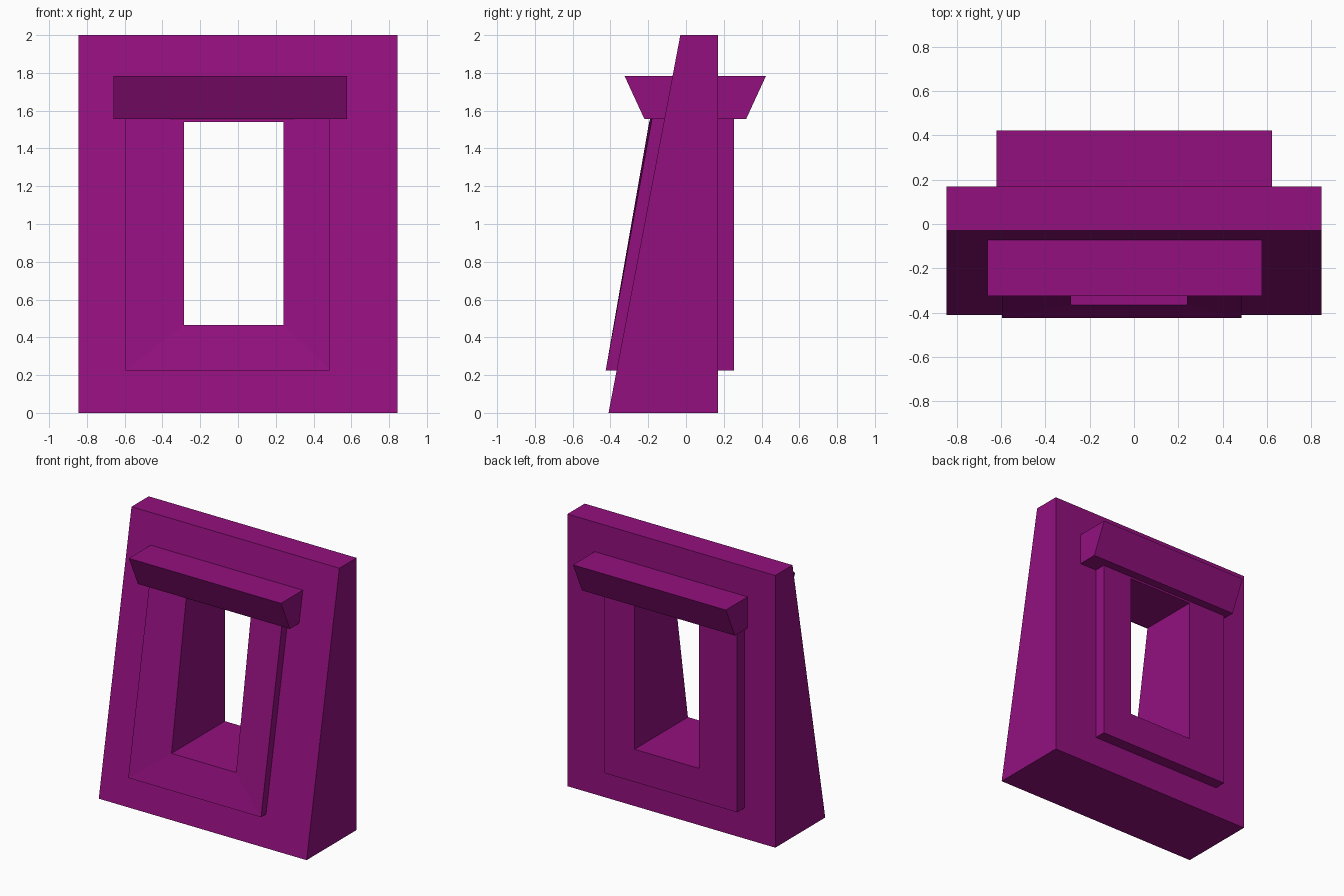
import bpy
import bmesh

cube = bpy.data.objects.get("Cube")
if cube:
    bpy.data.objects.remove(cube)

# Single flat colour
purple = bpy.data.materials.new("purple")
colour = (0.29, 0.005, 0.21, 1)
purple.diffuse_color = colour
purple.use_nodes = True
purple.node_tree.nodes["Principled BSDF"].inputs["Base Color"].default_value = colour


def loft(name, loops, closed=False):
    """Join equal-sized loops of points; cap the ends, or close into a ring."""
    bm = bmesh.new()
    rows = [[bm.verts.new(p) for p in loop] for loop in loops]
    count = len(rows[0])
    pairs = list(zip(rows, rows[1:]))
    if closed:
        pairs.append((rows[-1], rows[0]))
    else:
        bm.faces.new(rows[0])
        bm.faces.new(rows[-1])
    for a, b in pairs:
        for i in range(count):
            j = (i + 1) % count
            bm.faces.new((a[i], a[j], b[j], b[i]))
    bmesh.ops.recalc_face_normals(bm, faces=bm.faces)
    mesh = bpy.data.meshes.new(name)
    bm.to_mesh(mesh)
    bm.free()
    mesh.materials.append(purple)
    obj = bpy.data.objects.new(name, mesh)
    bpy.context.scene.collection.objects.link(obj)
    return obj


def extrude_x(name, profile, x0, x1):
    """Sweep a (y, z) profile along x."""
    return loft(name, [[(x, y, z) for y, z in profile] for x in (x0, x1)])


def rect(x0, x1, z0, z1, y_low, y_high):
    """Upright rectangle whose depth may lean from bottom to top."""
    return [(x0, y_low, z0), (x1, y_low, z0), (x1, y_high, z1), (x0, y_high, z1)]


# Wall slab with a sloping front
wall = extrude_x("wall", [(-0.41, 0), (0.17, 0), (0.17, 2), (-0.03, 2)], -0.845, 0.845)

# Hole that the window casing sits in
cutter = loft("wall_cutter", [rect(-0.4, 0.36, 0.36, 1.57, y, y) for y in (-1, 1)])
cutter.hide_render = True
cutter.hide_viewport = True
cut = wall.modifiers.new("opening", "BOOLEAN")
cut.operation = "DIFFERENCE"
cut.solver = "EXACT"
cut.object = cutter

# Window casing through the wall, with the opening as its inner faces
outer = (-0.595, 0.485, 0.225, 1.6)
inner = (-0.285, 0.24, 0.465, 1.54)
loft("window_casing", [
    rect(*outer, -0.425, -0.172),
    rect(*inner, -0.365, -0.195),
    rect(*inner, 0.255, 0.255),
    rect(*outer, 0.255, 0.255),
], closed=True)

# Ledges over the opening, undercut towards the wall
low, high = 1.555, 1.783
extrude_x("front_lintel", [(0.06, low), (-0.22, low), (-0.325, high), (0.06, high)], -0.66, 0.577)
extrude_x("back_lintel", [(0.1, low), (0.318, low), (0.423, high), (0.1, high)], -0.62, 0.623)
